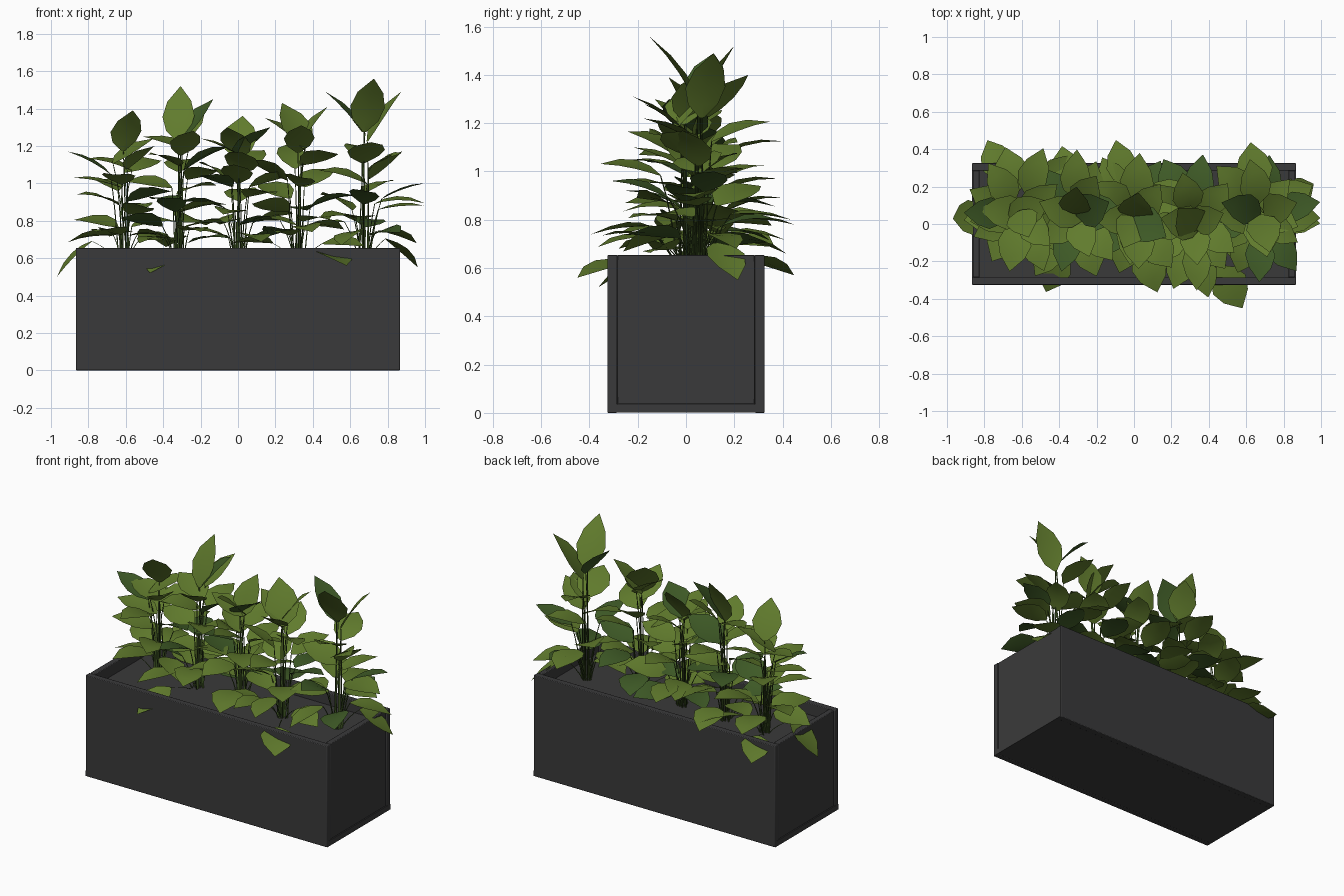
import bpy, bmesh, math, random
from mathutils import Vector

if "Cube" in bpy.data.objects:
    bpy.data.objects.remove(bpy.data.objects["Cube"])

random.seed(23)


def material(name, rgb):
    m = bpy.data.materials.new(name)
    m.diffuse_color = (*rgb, 1)
    m.use_nodes = True
    m.node_tree.nodes["Principled BSDF"].inputs["Base Color"].default_value = m.diffuse_color
    return m


CHARCOAL = material("charcoal", (0.042, 0.042, 0.043))
SOIL = material("dark soil", (0.042, 0.041, 0.042))
LEAF = material("leaf green", (0.118, 0.198, 0.026))
DEEP = material("deep leaf green", (0.050, 0.105, 0.020))
STEM = material("stem green", (0.045, 0.085, 0.016))


def box(name, x, y, z, mat, bevel=0.0):
    """Box from (min, max) ranges."""
    bm = bmesh.new()
    bmesh.ops.create_cube(bm, size=1)
    for v in bm.verts:
        v.co = [r[0] if c < 0 else r[1] for c, r in zip(v.co, (x, y, z))]
    me = bpy.data.meshes.new(name)
    bm.to_mesh(me)
    bm.free()
    me.materials.append(mat)
    ob = bpy.data.objects.new(name, me)
    bpy.context.collection.objects.link(ob)
    if bevel:
        b = ob.modifiers.new("bevel", 'BEVEL')
        b.width = bevel
        b.segments = 2
        ob.select_set(True)
        bpy.context.view_layer.objects.active = ob
        bpy.ops.object.shade_smooth_by_angle(angle=math.radians(50))
        ob.select_set(False)


# Planter: long boards, slightly recessed end panels, base and soil
HX, HY, H, T = 0.866, 0.325, 0.655, 0.04
box("front_board", (-HX, HX), (-HY, -HY + T), (0, H), CHARCOAL, 0.004)
box("back_board", (-HX, HX), (HY - T, HY), (0, H), CHARCOAL, 0.004)
for side, name in ((-1, "left_panel"), (1, "right_panel")):
    xs = sorted((side * (HX - 0.004), side * (HX - T)))
    box(name, xs, (-HY + T, HY - T), (0.036, H), CHARCOAL, 0.004)
box("base", (-HX - 0.001, HX + 0.001), (-HY + 0.003, HY - 0.003), (0.001, 0.036), CHARCOAL)
box("soil", (-HX + T, HX - T), (-HY + T, HY - T), (0.036, 0.58), SOIL)


def add_leaf(bm, base, tip, width, mat, arch, roll):
    """Folded pointed blade, arched along its length."""
    d = tip - base
    side = d.cross(Vector((0, 0, 1))).normalized()
    up = side.cross(d).normalized()
    twist = random.uniform(-roll, roll)
    side, up = (side * math.cos(twist) + up * math.sin(twist),
                up * math.cos(twist) - side * math.sin(twist))
    rows = []
    for s, w in ((0, 0.12), (0.18, 0.75), (0.42, 1.0), (0.7, 0.74)):
        mid = base + d * s + up * (arch * d.length * 4 * s * (1 - s))
        hw = w * width / 2
        rows.append([bm.verts.new(mid + side * k * hw + up * abs(k) * hw * 0.12)
                     for k in (-1, 0, 1)])
    for a, b in zip(rows, rows[1:]):
        for i in (0, 1):
            bm.faces.new((a[i], a[i + 1], b[i + 1], b[i])).material_index = mat
    end = bm.verts.new(tip)
    for i in (0, 1):
        bm.faces.new((rows[-1][i], rows[-1][i + 1], end)).material_index = mat
    for f in bm.faces:
        f.smooth = True


def add_stem(bm, a, b, r=0.0045):
    """Thin three sided stalk that rises, then bends out to the leaf."""
    mid = a.lerp(b, 0.55)
    ctrl = mid.lerp(Vector((a.x, a.y, b.z)), 0.25)
    rings = []
    for i in range(5):
        t = i / 4
        p = a * (1 - t) ** 2 + ctrl * 2 * t * (1 - t) + b * t * t
        rr = r * (1 - 0.4 * t)
        rings.append([bm.verts.new(p + Vector((math.cos(q), math.sin(q), 0)) * rr)
                      for q in (0, 2.094, 4.189)])
    for lo, hi in zip(rings, rings[1:]):
        for k in range(3):
            n = (k + 1) % 3
            bm.faces.new((lo[k], lo[n], hi[n], hi[k]))


def finish(bm, name, mats):
    me = bpy.data.meshes.new(name)
    bm.to_mesh(me)
    bm.free()
    for m in mats:
        me.materials.append(m)
    bpy.context.collection.objects.link(bpy.data.objects.new(name, me))


# Main leaves of each plant: (azimuth, tip radius, tip height, slope)
PLANTS = [
    ((-0.61, 0.06), [(290, .14, 1.39, 55), (180, .30, 1.17, 28), (190, .27, 1.03, 12),
                     (20, .17, 1.24, 30), (114, .425, .57, -18), (185, .36, .50, -45)]),
    ((-0.32, 0.05), [(85, .15, 1.52, 64), (20, .20, 1.45, 50), (290, .24, 1.28, 32),
                     (250, .44, .52, -25), (160, .20, 1.25, 15), (60, .24, 1.40, 42)]),
    ((0.0, 0.03), [(80, .14, 1.36, 58), (250, .17, 1.30, 40), (265, .25, 1.10, 22),
                   (330, .20, 1.30, 35), (185, .20, 1.24, 25), (103, .43, .78, -5)]),
    ((0.32, 0.0), [(135, .12, 1.43, 55), (20, .17, 1.41, 50), (170, .18, 1.35, 35),
                   (275, .22, 1.31, 35), (281, .40, .74, -8), (300, .52, .56, -15)]),
    ((0.67, 0.06), [(285, .22, 1.56, 54), (165, .21, 1.49, 46), (15, .21, 1.49, 55),
                    (280, .24, 1.22, 25), (340, .22, 1.17, 38), (10, .33, 1.00, 20),
                    (350, .33, .88, 5), (28, .33, .55, -38), (97, .38, .80, -5)]),
]

for n, ((px, py), main) in enumerate(PLANTS, 1):
    leaves = list(main)
    # Lower skirt of leaves in a spiral, widest and drooping at the bottom
    count = 16 if n < 5 else 13
    for i in range(count):
        f = i / (count - 1)
        az = 137.5 * i + 50 * n
        reach = 0.42 - 0.10 * f + random.uniform(-0.07, 0.02)
        reach -= 0.05 * abs(math.cos(math.radians(az)))
        leaves.append((az, reach, 0.66 + 0.53 * f ** 1.3 + random.uniform(-.02, .03),
                       -10 + 34 * f + random.uniform(-9, 9)))
    bl, bs = bmesh.new(), bmesh.new()
    for i, (az, r, z, el) in enumerate(leaves):
        key = i < len(main)
        a, e = math.radians(az), math.radians(el)
        length = 0.25 + 0.45 * max(0, z - 1.36) + random.uniform(-.01, .02)
        out = Vector((math.cos(a), math.sin(a), 0))
        tip = Vector((px, py, z)) + out * r
        base = tip - (out * math.cos(e) + Vector((0, 0, math.sin(e)))) * length
        wide = 0.53 if z > 1.45 else random.uniform(0.62, 0.78)
        add_leaf(bl, base, tip, length * wide, int(random.random() < 0.15),
                 0.04 if key else 0.07, 0.15 if key else 0.35)
        root = Vector((px, py, 0.57)) + out * random.uniform(0.01, 0.035)
        add_stem(bs, root, base)
    finish(bl, f"plant_{n}_leaves", (LEAF, DEEP))
    finish(bs, f"plant_{n}_stems", (STEM,))
